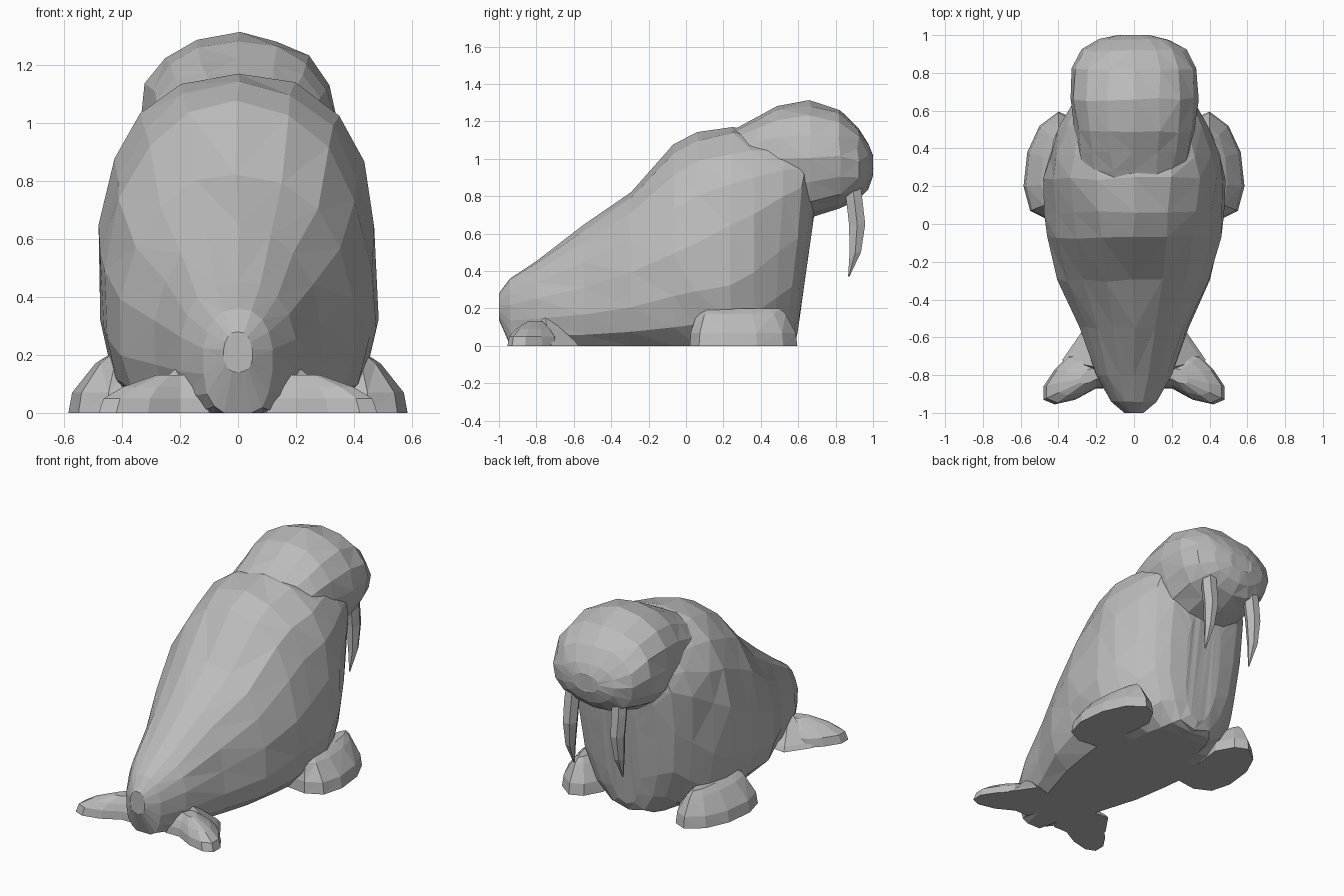
import bpy, bmesh, math, random
from mathutils import Vector

random.seed(4)
if "Cube" in bpy.data.objects:
    bpy.data.objects.remove(bpy.data.objects["Cube"], do_unlink=True)

HIDE = (0.5, 0.5, 0.5, 1)
hide_mat = bpy.data.materials.new("grey hide")
hide_mat.use_nodes = True
hide_mat.diffuse_color = HIDE
hide_mat.node_tree.nodes["Principled BSDF"].inputs["Base Color"].default_value = HIDE


def loft(name, rings, jitter=0.0):
    """Skin equal-length rings, cap both ends and facet; jitter grows with ring width."""
    bm = bmesh.new()
    rows = []
    for ring in rings:
        amount = jitter * max(p[0] for p in ring)
        row = []
        for p in ring:
            p = Vector(p)
            if p.z > 0.01:
                p += Vector([random.uniform(-amount, amount) for _ in range(3)])
            row.append(bm.verts.new(p))
        rows.append(row)
    for a, b in zip(rows, rows[1:]):
        n = len(a)
        for i in range(n):
            j = (i + 1) % n
            bm.faces.new((a[i], a[j], b[j], b[i]))
    bm.faces.new(rows[0][::-1])
    bm.faces.new(rows[-1])
    bmesh.ops.triangulate(bm, faces=bm.faces[:], quad_method='SHORT_EDGE')
    bmesh.ops.recalc_face_normals(bm, faces=bm.faces[:])
    mesh = bpy.data.meshes.new(name)
    bm.to_mesh(mesh)
    bm.free()
    mesh.materials.append(hide_mat)
    obj = bpy.data.objects.new(name, mesh)
    bpy.context.collection.objects.link(obj)


def section(y, lean, bottom, mid, top, width, power, sides):
    """Rounded cross-section, flattened where it meets the floor."""
    pts = []
    for i in range(sides):
        a = math.tau * i / sides + math.pi / 2
        c, s = math.cos(a), math.sin(a)
        x = width * math.copysign(abs(c) ** power, c)
        z = mid + ((top - mid) if s > 0 else (mid - bottom)) * math.copysign(abs(s) ** power, s)
        z = max(z, 0)
        pts.append((x, y + lean * z, z))
    return pts


def mirrored(name, rings):
    for side, sx in (("right", -1), ("left", 1)):
        loft(side + "_" + name, [[(sx * x, y, z) for x, y, z in r] for r in rings])


# Body: y, lean, bottom, middle, top, half width, squareness power
body = [
    (-1.0, 0, 0.14, 0.2, 0.28, 0.05, 0.85),
    (-0.94, 0, -0.02, 0.18, 0.36, 0.12, 0.85),
    (-0.8, 0, -0.06, 0.2, 0.455, 0.2, 0.85),
    (-0.55, 0, -0.08, 0.23, 0.64, 0.29, 0.9),
    (-0.3, 0, -0.1, 0.28, 0.83, 0.41, 0.93),
    (-0.07, 0, -0.12, 0.36, 1.07, 0.465, 0.93),
    (0.06, 0, -0.12, 0.4, 1.135, 0.475, 0.88),
    (0.24, 0, -0.12, 0.47, 1.165, 0.485, 0.8),
    (0.36, 0, -0.1, 0.55, 1.15, 0.455, 0.78),
    (0.46, 0.07, -0.06, 0.68, 1.13, 0.4, 0.8),
    (0.53, 0.11, -0.03, 0.78, 1.06, 0.34, 0.8),
    (0.565, 0.14, 0.0, 0.7, 0.93, 0.25, 0.8),
    (0.585, 0.14, 0.05, 0.5, 0.76, 0.13, 0.85),
]
loft("body", [section(*r, 18) for r in body], 0.02)

# Head and neck with rounded muzzle
head = [
    (0.12, 0, 0.8, 0.95, 1.1, 0.2),
    (0.28, 0, 0.75, 0.97, 1.175, 0.28),
    (0.38, 0, 0.7, 0.98, 1.225, 0.305),
    (0.49, 0, 0.68, 1.0, 1.285, 0.32),
    (0.66, 0, 0.68, 1.01, 1.31, 0.34),
    (0.82, 0, 0.74, 1.01, 1.26, 0.335),
    (0.92, 0, 0.78, 0.98, 1.17, 0.28),
    (0.975, 0, 0.84, 0.97, 1.08, 0.19),
    (1.0, 0, 0.91, 0.97, 1.02, 0.09),
]
loft("head", [section(*r, 0.93, 16) for r in head], 0.025)

# Tusks: centre x and y, height, half depth, half width
tusk = [(0.16, 0.885, 0.9, 0.05, 0.046), (0.165, 0.9, 0.78, 0.05, 0.048),
        (0.165, 0.915, 0.65, 0.05, 0.044), (0.17, 0.905, 0.5, 0.035, 0.03),
        (0.17, 0.87, 0.37, 0.004, 0.004)]
mirrored("tusk", [[(x + w * math.cos(math.tau * i / 6), y + d * math.sin(math.tau * i / 6), z)
                   for i in range(6)] for x, y, z, d, w in tusk])


def pad(outline, ridge, layers, y_shrink=1.0):
    """Rings of an outline shrinking towards a ridge at rising heights."""
    return [[(x + (ridge[0] - x) * t, y + (ridge[1] - y) * t * y_shrink, z) for x, y in outline]
            for t, z in layers]


# Front flippers
front = [(0.3, 0.04), (0.45, 0.02), (0.55, 0.07), (0.585, 0.2), (0.565, 0.38),
         (0.5, 0.52), (0.4, 0.595), (0.32, 0.56), (0.26, 0.45)]
mirrored("front_flipper",
         pad(front, (0.4, 0.24), [(0, 0), (0.07, 0.07), (0.5, 0.17), (0.75, 0.2)], 0.35))

# Rear flippers and the thin webs joining them to the body
rear = [(0.07, -0.74), (0.24, -0.68), (0.35, -0.7), (0.42, -0.77), (0.48, -0.86),
        (0.48, -0.93), (0.42, -0.955), (0.31, -0.93), (0.2, -0.87), (0.1, -0.87)]
mirrored("rear_flipper",
         pad(rear, (0.2, -0.8), [(0, 0), (0.06, 0.05), (0.3, 0.09), (0.7, 0.13)]))
web = [(0.08, -0.6), (0.28, -0.575), (0.38, -0.72), (0.2, -0.84)]
mirrored("rear_web", pad(web, (0.19, -0.76), [(0, 0), (0.1, 0.025), (0.85, 0.15)]))
